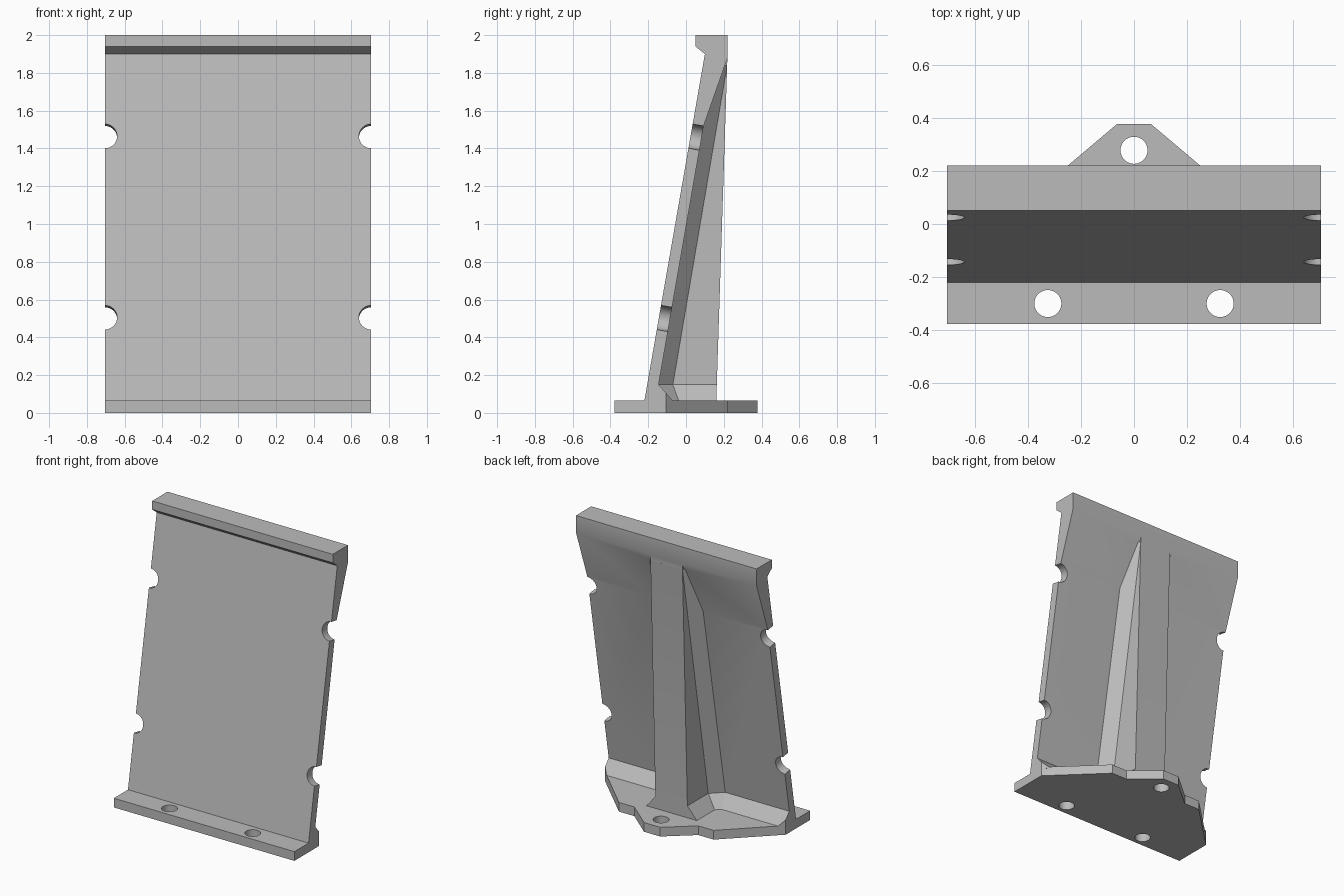
import bpy, bmesh, math
from mathutils import Vector

cube = bpy.data.objects.get("Cube")
if cube:
    bpy.data.objects.remove(cube)

grey = bpy.data.materials.new("plain grey")
grey.use_nodes = True
colour = (0.5, 0.5, 0.5, 1)
grey.diffuse_color = colour
grey.node_tree.nodes["Principled BSDF"].inputs["Base Color"].default_value = colour

LEAN = 0.174       # backward slope of the upright
HALF = 0.705       # half width of the plate
BASE = 0.065       # base thickness
SEAT = BASE - 0.01 # parts sink slightly into the base
RIB = 0.125        # half width of the rib
FILLET = 0.08


def finish(name, bm):
    bmesh.ops.recalc_face_normals(bm, faces=bm.faces)
    mesh = bpy.data.meshes.new(name)
    bm.to_mesh(mesh)
    bm.free()
    mesh.materials.append(grey)
    obj = bpy.data.objects.new(name, mesh)
    bpy.context.collection.objects.link(obj)
    return obj


def prism(name, points, direction):
    bm = bmesh.new()
    face = bm.faces.new([bm.verts.new(p) for p in points])
    ext = bmesh.ops.extrude_face_region(bm, geom=[face])
    moved = [g for g in ext["geom"] if isinstance(g, bmesh.types.BMVert)]
    bmesh.ops.translate(bm, verts=moved, vec=direction)
    return finish(name, bm)


def mirrored_hull(name, points):
    """Convex solid through the points and their mirror images in x."""
    bm = bmesh.new()
    for x, y, z in points:
        for side in (-1, 1):
            bm.verts.new((side * x, y, z))
    bmesh.ops.convex_hull(bm, input=bm.verts)
    bmesh.ops.dissolve_limit(bm, angle_limit=0.002, verts=bm.verts, edges=bm.edges)
    return finish(name, bm)


def cutter(name, radius, depth, location, tilt=0.0):
    bpy.ops.mesh.primitive_cylinder_add(vertices=40, radius=radius, depth=depth,
                                        location=location, rotation=(tilt, 0, 0))
    obj = bpy.context.object
    obj.name = name
    obj.data.materials.append(grey)
    obj.hide_render = True
    return obj


def combine(target, other, operation):
    mod = target.modifiers.new(operation.lower(), "BOOLEAN")
    mod.object, mod.operation, mod.solver = other, operation, "EXACT"
    bpy.context.view_layer.objects.active = target
    bpy.ops.object.modifier_apply(modifier=mod.name)
    bpy.data.objects.remove(other)


def plate_back(z):
    return -0.145 + LEAN * (z - 0.15)


def rib_back(z):
    return 0.163 + (z - 0.15) * 0.0325


# Leaning plate with its overhanging lip and thickened top
profile = [(-0.222, SEAT), (0.1, 1.9), (0.05, 1.94), (0.05, 2), (0.22, 2),
           (0.22, 1.88), (plate_back(1.52), 1.52), (plate_back(SEAT), SEAT)]
bracket = prism("upright_bracket", [(-HALF, y, z) for y, z in profile], (2 * HALF, 0, 0))

# Base with tapered rear corners and a rear tab
half_outline = [(HALF, -0.378), (HALF, -0.105), (0.37, 0.22), (0.25, 0.22), (0.063, 0.378)]
outline = half_outline + [(-x, y) for x, y in reversed(half_outline)]
base = prism("base", [(x, y, 0) for x, y in outline], (0, 0, BASE))

# Bevelled strip where the plate meets the base
strip = mirrored_hull("base_fillet", [
    (HALF, -0.2, SEAT), (HALF, -0.2, 0.15), (HALF, -0.145, 0.15),
    (HALF, -0.105, 0.105), (HALF, -0.105, SEAT), (0.67, -0.07, BASE), (0.67, -0.07, SEAT)])

# Central rib, then its bevelled joint with the plate
rib = mirrored_hull("rib", [
    (RIB, -0.19, SEAT), (RIB, rib_back(SEAT), SEAT),
    (RIB, 0.13, 1.878), (RIB, rib_back(1.878), 1.878)])
joint = []
for z, y in ((SEAT, plate_back(SEAT) + 0.076), (1.84, 0.218)):
    joint += [(RIB, y, z), (RIB + FILLET, y - 0.076, z), (RIB + FILLET, y - 0.1, z)]
rib_joint = mirrored_hull("rib_fillet", joint)

# Flared feet of the rib and of its joint
foot = mirrored_hull("rib_foot", [
    (RIB, -0.1, 0.15), (RIB, rib_back(0.15), 0.15),
    (RIB + FILLET, -0.1, SEAT), (RIB + FILLET, rib_back(SEAT), SEAT)])
corner = mirrored_hull("corner_foot", [
    (RIB + FILLET, -0.145, 0.15), (RIB, -0.07, 0.15), (RIB + FILLET, -0.19, 0.15),
    (0.24, -0.07, SEAT), (RIB + FILLET, -0.035, SEAT), (0.24, -0.19, SEAT)])

for part in (base, strip, rib, rib_joint, foot, corner):
    combine(bracket, part, "UNION")

# Half-round notches in both plate edges, square to the plate
tilt = math.pi / 2 - math.atan(LEAN)
for z in (0.5, 1.46):
    for side in (-1, 1):
        hole = cutter("notch_cutter", 0.065, 0.25, (side * HALF, plate_back(z) - 0.03, z), tilt)
        combine(bracket, hole, "DIFFERENCE")

# Bolt holes through the base
for x, y in ((-0.325, -0.3), (0.325, -0.3), (0, 0.278)):
    combine(bracket, cutter("bolt_cutter", 0.051, 0.3, (x, y, 0)), "DIFFERENCE")

bpy.ops.object.select_all(action="DESELECT")
bracket.select_set(True)
bpy.context.view_layer.objects.active = bracket
bpy.ops.object.shade_smooth_by_angle(angle=math.radians(25))
